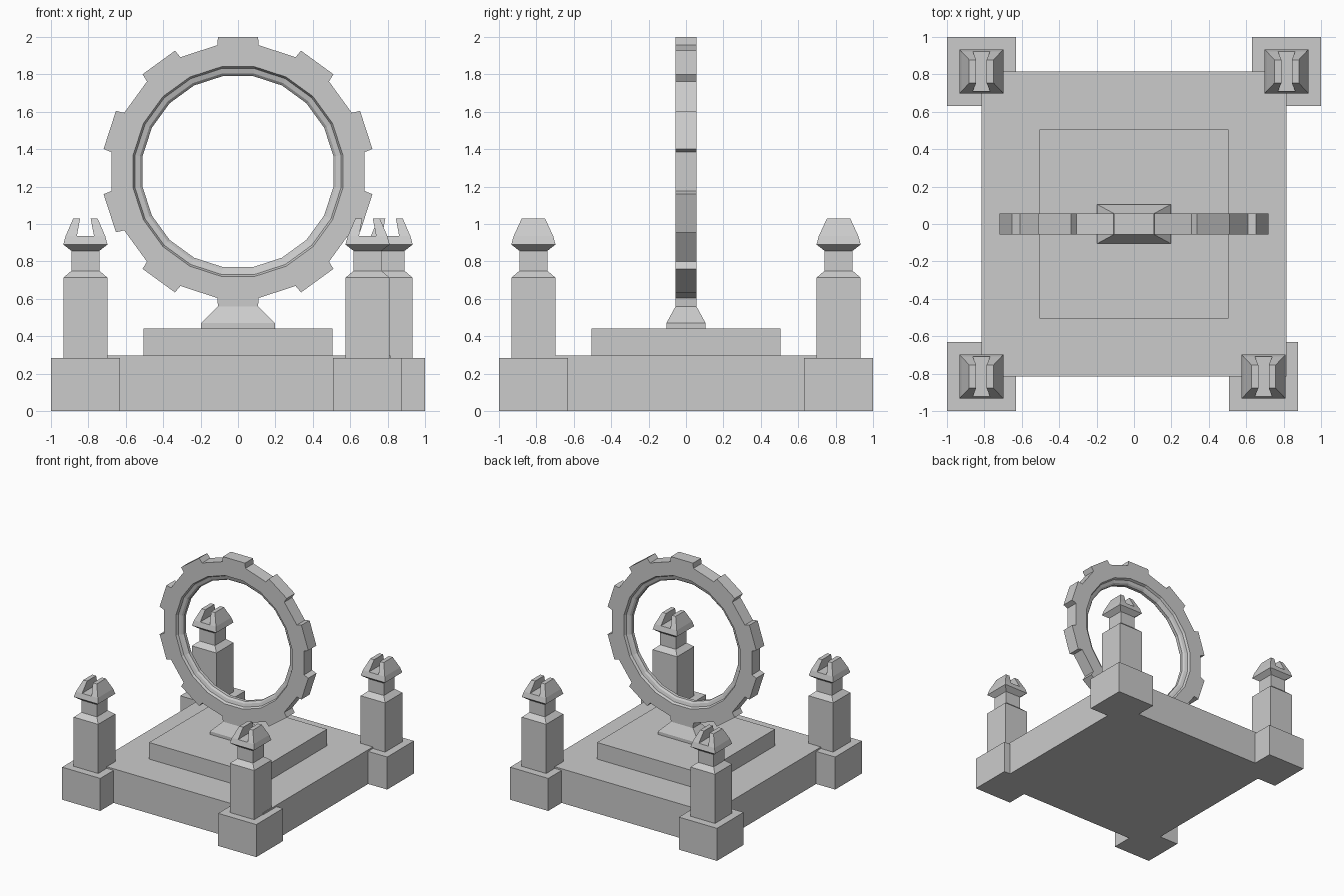
import bpy, bmesh
from math import sin, cos, pi, radians

if "Cube" in bpy.data.objects:
    bpy.data.objects.remove(bpy.data.objects["Cube"])


def make(name, bm):
    bmesh.ops.recalc_face_normals(bm, faces=bm.faces[:])
    me = bpy.data.meshes.new(name)
    bm.to_mesh(me)
    bm.free()
    ob = bpy.data.objects.new(name, me)
    bpy.context.collection.objects.link(ob)
    return ob


def stack(bm, sections, cx=0, cy=0):
    """Loft rectangles given as (z, x0, x1, half_y)."""
    loops = []
    for z, x0, x1, h in sections:
        loops.append([bm.verts.new((cx + x, cy + y, z)) for x, y in
                      ((x0, -h), (x1, -h), (x1, h), (x0, h))])
    bm.faces.new(loops[0][::-1])
    bm.faces.new(loops[-1])
    for a, b in zip(loops, loops[1:]):
        for i in range(4):
            j = (i + 1) % 4
            bm.faces.new((a[i], a[j], b[j], b[i]))


def block(name, sections, cx=0, cy=0):
    bm = bmesh.new()
    stack(bm, [(z, -hx, hx, hy) for z, hx, hy in sections], cx, cy)
    return make(name, bm)


# Stepped platform and ring foot
block("platform", [(0, .815, .815), (.298, .815, .815)])
block("step", [(.298, .505, .505), (.443, .505, .505)])
block("ring_foot", [(.443, .197, .105), (.47, .197, .105), (.56, .107, .056)])

# Corner plinths and posts with split caps
corners = {"front_left": (-.815, -.815), "back_left": (-.815, .815),
           "front_right": (.692, -.815), "back_right": (.815, .815)}
for label, (x, y) in corners.items():
    block(label + "_plinth", [(0, .184, .184), (.284, .184, .184)], x, y)
    block(label + "_post", [(z, h, h) for z, h in
          ((.284, .118), (.713, .118), (.75, .075), (.857, .075))], x, y)
    bm = bmesh.new()
    stack(bm, [(z, -h, h, h) for z, h in
               ((.857, .075), (.89, .118), (.935, .106))], x, y)
    # two prongs leaning towards each other
    for lo, hi, tlo, thi in ((.046, .106, .028, .065), (-.106, -.046, -.065, -.028)):
        stack(bm, [(.935, lo, hi, .106), (1.03, tlo, thi, .062)], x, y)
    make(label + "_cap", bm)

# Toothed ring: 10 teeth, 20-sided hole with a recessed inner rim
N, CZ, T = 10, 1.28, .056
bm = bmesh.new()


def pt(r, deg, y):
    a = radians(deg)
    return bm.verts.new((r * cos(a), y, CZ + r * sin(a)))


def outer_loop(y):
    return [pt(r, 90 + 36 * k + d, y) for k in range(N)
            for r, d in ((.684, -9.3), (.728, -8.45), (.728, 8.45), (.684, 9.3))]


def inner_loop(apothem, y):
    r = apothem / cos(pi / 20)
    return [pt(r, 90 + 36 * k + d, y) for k in range(N) for d in (-9, 9)]


def bridge(a, b):
    n = len(a)
    for i in range(n):
        j = (i + 1) % n
        bm.faces.new((a[i], a[j], b[j], b[i]))


rim = [(.56, -T), (.55, -.036), (.524, -.028), (.51, -.014)]
rim += [(r, -y) for r, y in reversed(rim)]
inner = [inner_loop(r, y) for r, y in rim]
outer = [outer_loop(-T), outer_loop(T)]
bridge(*outer)
for a, b in zip(inner, inner[1:]):
    bridge(a, b)
for o, i in ((outer[0], inner[0]), (outer[1], inner[-1])):
    for k in range(N):
        n = (k + 1) % N
        bm.faces.new(o[4 * k:4 * k + 4] + [i[2 * k + 1], i[2 * k]])
        bm.faces.new((o[4 * k + 3], o[4 * n], i[2 * n], i[2 * k + 1]))
make("toothed_ring", bm)
